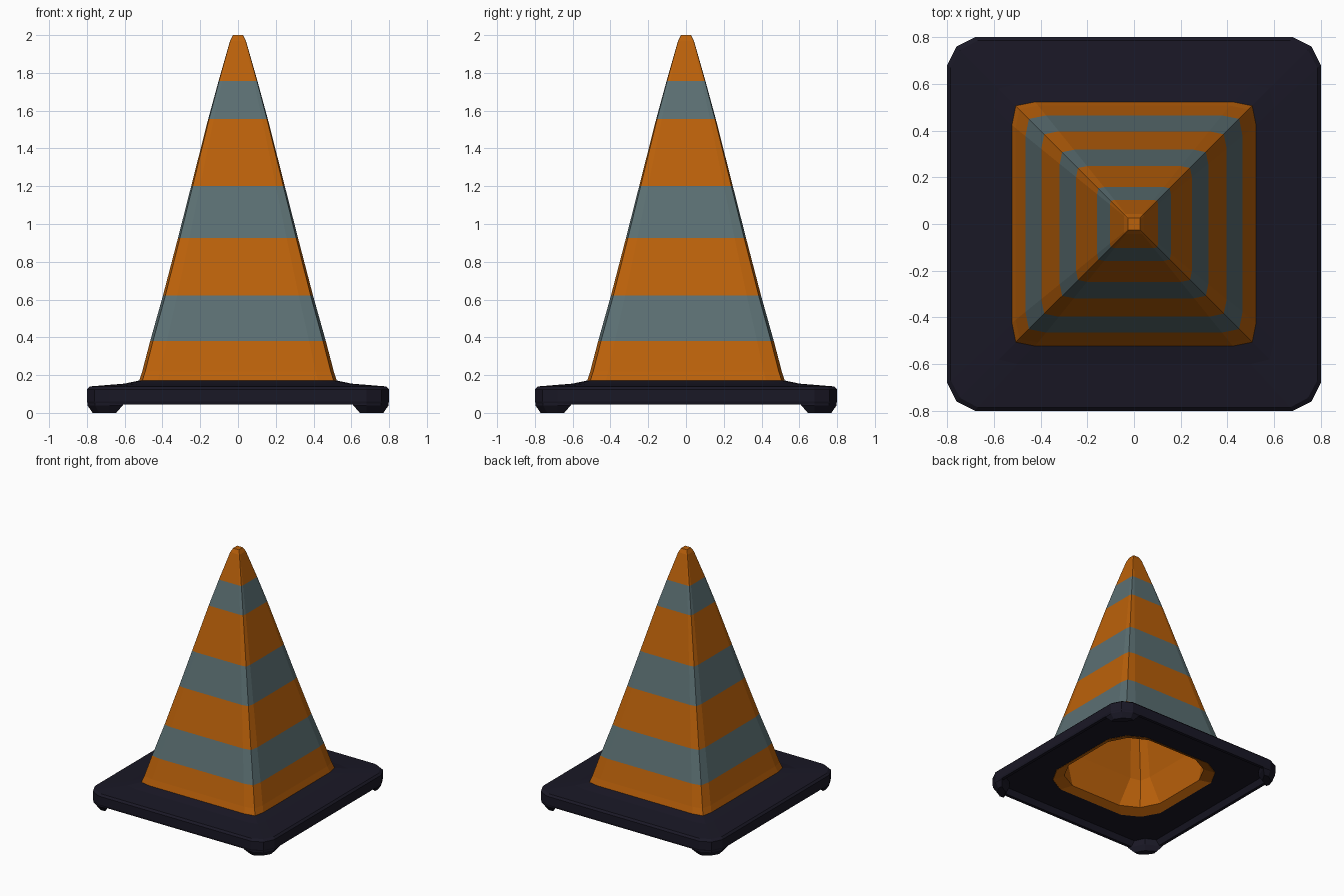
import bpy, bmesh

if "Cube" in bpy.data.objects:
    bpy.data.objects.remove(bpy.data.objects["Cube"])


def material(name, rgb):
    m = bpy.data.materials.new(name)
    m.diffuse_color = (*rgb, 1)
    m.use_nodes = True
    m.node_tree.nodes["Principled BSDF"].inputs["Base Color"].default_value = m.diffuse_color
    return m


ORANGE = material("orange", (0.50, 0.12, 0.003))
GREY = material("reflective_grey", (0.105, 0.16, 0.17))
BLACK = material("rubber_black", (0.010, 0.009, 0.019))


def square_ring(bm, w, b, c, z):
    """Square section, half width w, each corner softened by three points."""
    verts = []
    pts = [(w, b), (c, c), (b, w)]
    for _ in range(4):
        verts += [bm.verts.new((x, y, z)) for x, y in pts]
        pts = [(-y, x) for x, y in pts]
    return verts


def finish(bm, name, mats):
    bmesh.ops.recalc_face_normals(bm, faces=bm.faces)
    me = bpy.data.meshes.new(name)
    bm.to_mesh(me)
    bm.free()
    for m in mats:
        me.materials.append(m)
    ob = bpy.data.objects.new(name, me)
    bpy.context.collection.objects.link(ob)
    return ob


def bridge(bm, a, b, slot=0):
    n = len(a)
    for i in range(n):
        j = (i + 1) % n
        bm.faces.new((a[i], a[j], b[j], b[i])).material_index = slot


# Striped hollow cone: inner skin down, lip, then outer skin up
bm = bmesh.new()
inner = [(0.020, 0.015, 0.019, 1.92), (0.425, 0.32, 0.405, 0.38),
         (0.45, 0.23, 0.375, 0.12)]
lip = [(0.51, 0.30, 0.435, 0.088)]
outer = [(w, w * 0.81, w * 0.968, z) for w, z in (
    (0.525, 0.165), (0.507, 0.22), (0.465, 0.38), (0.397, 0.622),
    (0.318, 0.925), (0.248, 1.20), (0.158, 1.555), (0.103, 1.757),
    (0.042, 1.97), (0.026, 2.0))]
rings = [square_ring(bm, *r) for r in inner + lip + outer]
grey_spans = {6, 8, 10}
for i in range(len(rings) - 1):
    bridge(bm, rings[i], rings[i + 1], 1 if i in grey_spans else 0)
bm.faces.new(rings[0])
bm.faces.new(rings[-1])
finish(bm, "striped_cone", [ORANGE, GREY])

# Square base plate: recessed underside, rim and a central opening
bm = bmesh.new()
profile = [(0.51, 0.30, 0.435, 0.09), (0.75, 0.65, 0.715, 0.09),
           (0.77, 0.665, 0.735, 0.045), (0.795, 0.68, 0.755, 0.045),
           (0.80, 0.68, 0.76, 0.06), (0.80, 0.68, 0.76, 0.125),
           (0.785, 0.67, 0.745, 0.14), (0.60, 0.50, 0.58, 0.155),
           (0.52, 0.42, 0.503, 0.172)]
rings = [square_ring(bm, *r) for r in profile]
for i in range(len(rings)):
    bridge(bm, rings[i], rings[(i + 1) % len(rings)])
finish(bm, "base_plate", [BLACK])

# Tapered foot under each corner
top = [(0.61, 0.795), (0.68, 0.797), (0.757, 0.757), (0.797, 0.68), (0.795, 0.61), (0.67, 0.67)]
low = [(0.645, 0.765), (0.68, 0.77), (0.735, 0.735), (0.77, 0.68), (0.765, 0.645), (0.69, 0.69)]
for name, sx, sy in (("back_right", 1, 1), ("back_left", -1, 1),
                     ("front_left", -1, -1), ("front_right", 1, -1)):
    bm = bmesh.new()
    levels = [[bm.verts.new((x * sx, y * sy, z)) for x, y in pts]
              for pts, z in ((top, 0.095), (top, 0.04), (low, 0.0))]
    bridge(bm, levels[0], levels[1])
    bridge(bm, levels[1], levels[2])
    bm.faces.new(levels[0])
    bm.faces.new(levels[2])
    finish(bm, name + "_foot", [BLACK])
